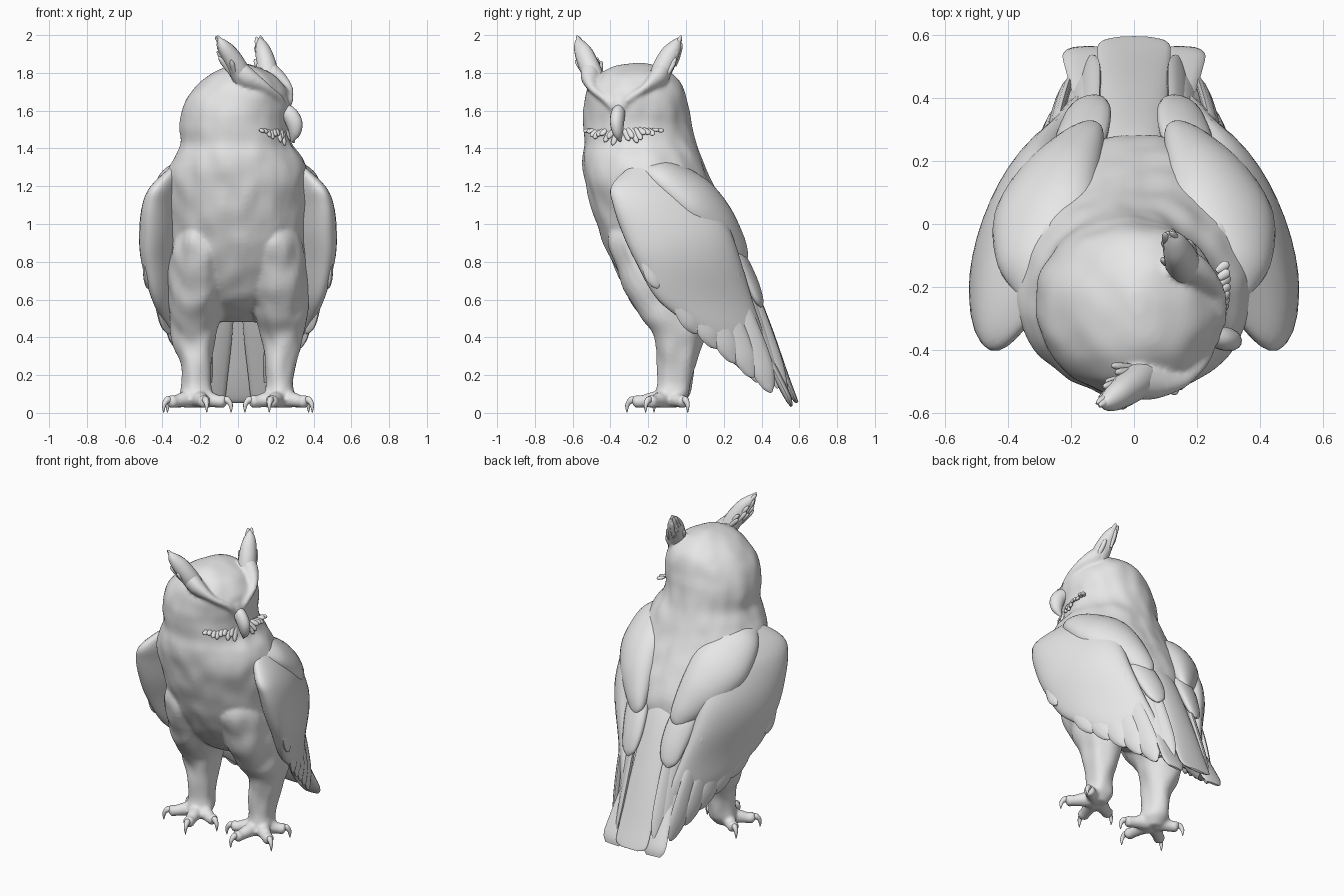
import bpy, bmesh, math, random
from mathutils import Vector, noise

random.seed(4)
grey = bpy.data.materials.new("plumage_grey")
grey.diffuse_color = (0.8, 0.8, 0.8, 1)


def spline(a, b, c, d, t):
    return 0.5 * (2 * b + (c - a) * t + (2 * a - 5 * b + 4 * c - d) * t * t
                  + (3 * b - a - 3 * c + d) * t ** 3)


def loft(name, secs, n=24, k=5, rough=0.0):
    """Skin smooth elliptical sections given as (centre, half axis, half axis)."""
    full = []
    for i in range(len(secs) - 1):
        q = [secs[max(i - 1, 0)], secs[i], secs[i + 1], secs[min(i + 2, len(secs) - 1)]]
        for j in range(k):
            full.append([spline(*[s[m] for s in q], j / k) for m in range(3)])
    full.append(secs[-1])
    bm = bmesh.new()
    rings = []
    for c, u, v in full:
        ring = []
        for j in range(n):
            a = 2 * math.pi * j / n
            d = u * math.cos(a) + v * math.sin(a)
            p = c + d
            if rough:
                p = p + d.normalized() * rough * noise.noise(Vector((p.x * 12, p.y * 12, p.z * 7)))
            ring.append(bm.verts.new(p))
        rings.append(ring)
    for r0, r1 in zip(rings, rings[1:]):
        for j in range(n):
            bm.faces.new((r0[j], r0[(j + 1) % n], r1[(j + 1) % n], r1[j]))
    bm.faces.new(rings[0])
    bm.faces.new(rings[-1])
    bmesh.ops.recalc_face_normals(bm, faces=bm.faces)
    me = bpy.data.meshes.new(name)
    bm.to_mesh(me)
    bm.free()
    me.materials.append(grey)
    ob = bpy.data.objects.new(name, me)
    bpy.context.collection.objects.link(ob)
    bpy.context.view_layer.objects.active = ob
    ob.select_set(True)
    bpy.ops.object.shade_smooth_by_angle(angle=math.radians(50))
    ob.select_set(False)
    return ob


def tube(name, pts, sizes, side=(1, 0, 0), n=12, k=4):
    """Flattened tube: sizes are (half width along side, half thickness)."""
    pts = [Vector(p) for p in pts]
    secs = []
    for i, p in enumerate(pts):
        t = (pts[min(i + 1, len(pts) - 1)] - pts[max(i - 1, 0)]).normalized()
        u = Vector(side)
        u = (u - t * u.dot(t)).normalized()
        secs.append((p, u * sizes[i][0], t.cross(u) * sizes[i][1]))
    return loft(name, secs, n, k)


def feather(name, a, b, w, t, side, bend=(0, 0, 0)):
    a, b = Vector(a), Vector(b)
    mid = Vector(bend)
    pts = [a, a.lerp(b, .35) + mid, a.lerp(b, .75) + mid, a.lerp(b, .93) + mid * .3, b]
    return tube(name, pts, [(w * .5, t * .6), (w * .9, t), (w, t), (w * .6, t * .7), (w * .1, t * .3)], side)


# body, neck and head: z, x range, y range
body = [(.48, -.12, .12, -.0, .16), (.58, -.28, .28, -.22, .25), (.75, -.355, .355, -.36, .28),
        (.9, -.375, .375, -.437, .28), (1.1, -.385, .385, -.505, .2), (1.25, -.38, .38, -.54, .12),
        (1.35, -.34, .34, -.55, .085), (1.43, -.305, .28, -.54, .055), (1.52, -.31, .265, -.54, .03),
        (1.61, -.295, .275, -.545, .015), (1.7, -.245, .265, -.53, -.005), (1.78, -.165, .2, -.475, -.05),
        (1.83, -.07, .11, -.4, -.13), (1.852, -.01, .03, -.29, -.22)]
merged = [loft("body", [(Vector(((a + b) / 2, (c + d) / 2, z)), Vector(((b - a) / 2, 0, 0)),
                         Vector((0, (d - c) / 2, 0))) for z, a, b, c, d in body], 64, 6, 0.011)]

# head frame, turned to one side with a slight tilt
A = math.radians(-22)


def F(fwd, side, z):
    side -= 0.11 * (z - 1.6)
    return Vector((-.02 + fwd * math.cos(A) - side * math.sin(A),
                   -.25 + fwd * math.sin(A) + side * math.cos(A), z))


S = Vector((-math.sin(A), math.cos(A), 0))
FW = Vector((math.cos(A), math.sin(A), 0))

tube("beak", [F(.22, .005, 1.62), F(.305, .005, 1.585), F(.338, .005, 1.535), F(.338, .005, 1.48), F(.318, .005, 1.435)],
     [(.025, .03), (.036, .045), (.036, .045), (.026, .032), (.004, .005)], S, 16)
# sloping forehead wedge
merged.append(tube("forehead", [F(.02, 0, 1.77), F(.1, 0, 1.745), F(.2, 0, 1.70), F(.275, 0, 1.645), F(.3, 0, 1.6)],
                   [(.12, .05), (.17, .07), (.13, .055), (.05, .035), (.015, .02)], S, 24))

for s in (1, -1):
    # brow ridge running from the beak up into the ear tuft
    merged.append(tube("brow", [F(.295, s * .015, 1.6), F(.285, s * .06, 1.655), F(.24, s * .14, 1.71),
                                F(.16, s * .19, 1.77), F(.1, s * .21, 1.84)],
                       [(.012, .02), (.03, .022), (.045, .025), (.06, .05), (.045, .05)], FW, 16))
    merged.append(tube("eye", [F(.25, s * .05, 1.6), F(.25, s * .085, 1.615), F(.23, s * .125, 1.627), F(.2, s * .16, 1.63)],
                       [(.012, .012), (.03, .024), (.03, .024), (.012, .012)], FW))
    # ear tuft of ragged overlapping feathers
    tube("ear_tuft", [F(.14, s * .165, 1.73), F(.115, s * .205, 1.82), F(.085, s * .245, 1.9), F(.06, s * .275, 1.95), F(.045, s * .29, 1.985)],
         [(.05, .05), (.055, .055), (.045, .05), (.03, .032), (.005, .005)], FW, 16)
    for i in range(26):
        t = i / 25
        r = random.uniform
        j = r(-1, 1)
        base = F(.14 - .07 * t + r(-.03, .03), s * (.185 + .06 * t) + .035 * j, 1.75 + .12 * t)
        tip = F(.085 - .05 * t + r(-.05, .05) * (1.2 - t), s * (.225 + .075 * t) + .06 * j * (1.1 - t), 1.85 + .147 * t)
        feather("ear_tuft_feather", base, tip, .014, .012, FW)
    # bristles fanning out below the beak
    for i in range(9):
        a = .01 + .022 * i
        f = .305 - 1.5 * a * a
        feather("bristle", F(f - .03, s * a, 1.515 - .002 * i),
                F(f - .004, s * (a + .04), 1.435 + .007 * i + random.uniform(-.02, .015)), .015, .01, S)

# wing sections: z, leading edge x y, trailing edge x y, half thickness
wing = [(1.36, .28, -.2, .26, -.1, .015), (1.3, .34, -.3, .26, .0, .045), (1.2, .435, -.395, .26, .1, .08),
        (1.1, .47, -.385, .27, .17, .1), (.95, .478, -.335, .28, .24, .111), (.8, .478, -.265, .26, .29, .1),
        (.6, .44, -.15, .21, .35, .07), (.45, .37, .04, .17, .40, .05), (.3, .27, .21, .14, .44, .035),
        (.16, .2, .37, .14, .49, .015)]

for s in (1, -1):
    M = lambda x, y, z: Vector((s * x, y, z))
    secs = []
    for z, ax, ay, bx, by, t in wing:
        a, b = M(ax, ay, z), M(bx, by, z)
        u = (b - a) / 2
        secs.append(((a + b) / 2, u, Vector((u.y, -u.x, 0)).normalized() * s * t))
    loft("wing", secs, 32, 5)
    # flight feathers along the lower wing edge
    for i in range(5):
        feather("flight_feather", M(.44 - .045 * i, -.12 + .09 * i, .78 - .02 * i),
                M(.36 - .04 * i, .07 + .095 * i, .42 - .078 * i), .065, .02, (-.3 * s, .8, .3), (.012 * s, 0, 0))
    # stepped row of coverts
    for i in range(6):
        feather("covert", M(.485 - .022 * i, -.24 + .075 * i, .95),
                M(.475 - .036 * i, -.15 + .085 * i, .66 + .012 * (i % 2)), .05, .02, (-.3 * s, .9, .2))
    # long folded primaries beside the tail
    for i in range(3):
        feather("primary", M(.2 - .03 * i, .22 + .02 * i, .88), M(.2 - .03 * i, .44 + .045 * i, .15 - .02 * i),
                .05, .018, (-.6 * s, .7, .2))
    # broad shoulder lobe over the back, and the smaller lobe below it
    tube("shoulder_lobe", [M(.31, -.22, 1.3), M(.31, -.12, 1.255), M(.285, .03, 1.145), M(.24, .145, 1.025),
                           M(.18, .245, .905), M(.15, .295, .83), M(.145, .312, .795)],
         [(.06, .03), (.13, .075), (.175, .1), (.15, .098), (.095, .065), (.055, .035), (.01, .01)], (s, -.5, -.2), 28, 5)
    tube("lower_lobe", [M(.2, .14, 1.0), M(.17, .26, .84), M(.15, .34, .7), M(.145, .385, .6), M(.145, .4, .56)],
         [(.05, .03), (.085, .042), (.08, .035), (.055, .022), (.01, .006)], (s, -.3, 0), 16)
    # outer tail feathers
    tube("outer_tail_feather", [M(.08, .17, .85), M(.1, .34, .48), M(.135, .485, .19), M(.148, .54, .08), M(.15, .558, .035)],
         [(.07, .03), (.075, .025), (.08, .022), (.078, .018), (.05, .006)], (1, 0, 0), 16)
    # feathered thigh and shank
    leg = [(1.05, .19, -.18, .1, .18), (.9, .195, -.19, .15, .222), (.75, .2, -.145, .165, .222),
           (.6, .213, -.08, .158, .22), (.5, .228, -.045, .14, .185), (.42, .235, -.035, .122, .142),
           (.34, .235, -.04, .102, .115), (.25, .222, -.05, .085, .1), (.16, .22, -.06, .078, .088),
           (.09, .22, -.075, .085, .088), (.035, .22, -.08, .05, .055)]
    merged.append(loft("leg", [(M(x, y, z), Vector((rx, 0, 0)), Vector((0, ry, 0))) for z, x, y, rx, ry in leg],
                       32, 5, 0.016))
    # toes, each ending in a hooked claw
    for tx, ty in ((.165, -.315), (.395, -.215), (.035, -.17), (.375, .01)):
        o, e = Vector((.22, -.09)), Vector((tx, ty))
        pt = lambda t, z: M(*o.lerp(e, t), z)
        d = e - o
        side = (-d.y * s, d.x, 0)
        merged.append(tube("toe", [pt(.1, .07), pt(.4, .07), pt(.65, .06), pt(.78, .06), pt(.86, .055)],
                           [(.05, .046), (.042, .042), (.035, .033), (.037, .037), (.018, .018)], side))
        tube("claw", [pt(.72, .062), pt(.88, .068), pt(.98, .042), pt(.99, .001)],
             [(.018, .02), (.017, .019), (.011, .012), (.002, .002)], side)

# central tail fan
tube("central_tail", [(0, .1, 1.02), (0, .24, .85), (0, .4, .5), (0, .52, .2), (0, .573, .08), (0, .59, .055)],
     [(.08, .04), (.1, .045), (.11, .035), (.115, .022), (.11, .014), (.06, .006)], (1, 0, 0), 24)

# fuse body, brows, legs and toes into one soft skin
for ob in merged:
    ob.select_set(True)
skin = merged[0]
bpy.context.view_layer.objects.active = skin
bpy.ops.object.join()
skin.name = "body_head_and_legs"
skin.modifiers.clear()
rm = skin.modifiers.new("fuse", 'REMESH')
rm.mode = 'VOXEL'
rm.voxel_size = 0.01
rm.use_smooth_shade = True
sm = skin.modifiers.new("soften", 'SMOOTH')
sm.factor = 0.5
sm.iterations = 9
